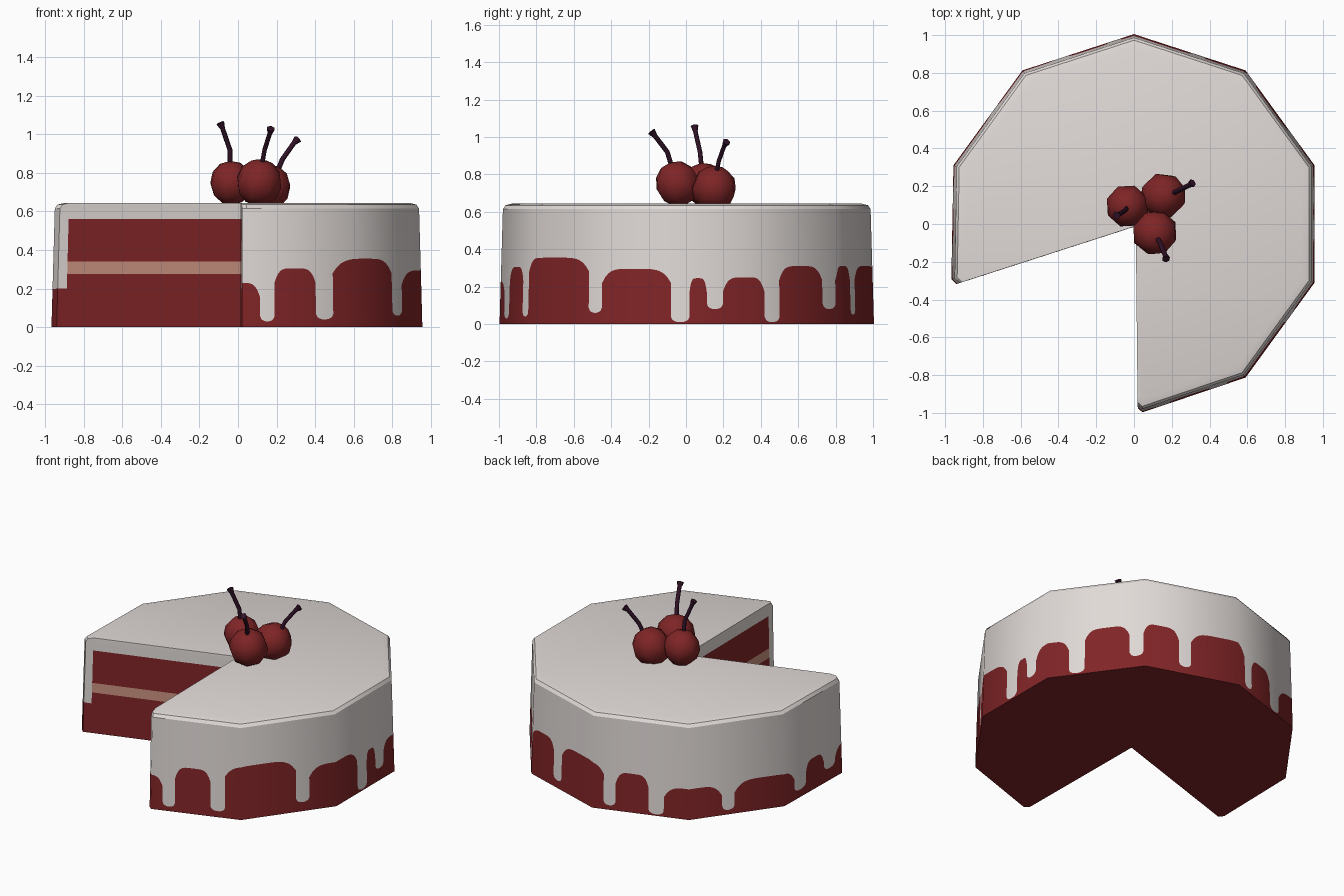
import bpy, bmesh, math
from mathutils import Vector

if "Cube" in bpy.data.objects:
    bpy.data.objects.remove(bpy.data.objects["Cube"])


def material(name, rgb):
    m = bpy.data.materials.new(name)
    m.diffuse_color = (*rgb, 1)
    m.use_nodes = True
    m.node_tree.nodes["Principled BSDF"].inputs["Base Color"].default_value = m.diffuse_color
    return m


FROST = material("cream_frosting", (0.75, 0.70, 0.68))
SPONGE = material("red_sponge", (0.22, 0.018, 0.02))
FILLING = material("pink_filling", (0.58, 0.29, 0.21))
CHERRY = material("cherry_red", (0.21, 0.018, 0.019))
STEM = material("dark_stem", (0.03, 0.006, 0.02))
CAKE_MATS = [FROST, SPONGE, FILLING]

# Outline: decagon with a two-side slice missing, tiny chamfers at the cut corners
R = 1.005
KNOTS = [(0, (0.02, -0.975)), (0.06, (0.045, -0.997))]
for i in range(1, 8):
    a = math.radians(-90 + 36 * i)
    KNOTS.append((i, (R * math.cos(a), R * math.sin(a))))
KNOTS += [(7.95, (-0.967, -0.292)), (8, (-0.94, -0.318))]
APEX = (0.01, -0.012)
WALL_TOP = 0.615
TOP_RINGS = [(0.615, 0.982), (0.635, 0.968), (0.645, 0.93)]


def outline(s):
    for (s0, p), (s1, q) in zip(KNOTS, KNOTS[1:]):
        if s <= s1 + 1e-9:
            return Vector(p).lerp(Vector(q), (s - s0) / (s1 - s0))


def scale_at(z):
    pts = [(0, 1.0)] + TOP_RINGS
    for (z0, f0), (z1, f1) in zip(pts, pts[1:]):
        if z <= z1 + 1e-9:
            return f0 + (f1 - f0) * (z - z0) / (z1 - z0)


def at(p, z):
    f = scale_at(z)
    return (p[0] * f, p[1] * f, z)


def mesh_object(name, polys, mats, weld=True):
    """polys: list of (points, material index)"""
    bm = bmesh.new()
    for pts, mi in polys:
        f = bm.faces.new([bm.verts.new(p) for p in pts])
        f.material_index = mi
    if weld:
        bmesh.ops.remove_doubles(bm, verts=bm.verts, dist=1e-5)
    me = bpy.data.meshes.new(name)
    bm.to_mesh(me)
    bm.free()
    for m in mats:
        me.materials.append(m)
    ob = bpy.data.objects.new(name, me)
    bpy.context.collection.objects.link(ob)
    return ob


# Frosting drips: start, end (in outline sides), bottom height, height of the arch before it
DRIPS = [(0.18, 0.31, 0.03, 0.23), (0.68, 0.835, 0.04, 0.305), (1.58, 1.72, 0.06, 0.355),
         (2.37, 2.53, 0.01, 0.295), (2.68, 2.82, 0.08, 0.245), (3.22, 3.38, 0.01, 0.25),
         (3.84, 3.98, 0.08, 0.31), (4.36, 4.49, 0.05, 0.31), (5.115, 5.24, 0.03, 0.31),
         (5.58, 5.74, 0.01, 0.26), (6.35, 6.48, 0.03, 0.205), (7.17, 7.36, 0.05, 0.215),
         (7.66, 7.84, 0.08, 0.21)]


def drip_edge(u, z):
    return z + 0.028 * (1 - math.sqrt(max(0, 1 - u * u)))


def arch_edge(u, z):
    return z - 0.075 * abs(u) ** 5


segments, prev = [], -0.2
for s0, s1, low, arch in DRIPS:
    segments += [(prev, s0, arch, arch_edge, 20), (s0, s1, low, drip_edge, 12)]
    prev = s1
segments.append((prev, 8.3, 0.2, arch_edge, 16))

# Side wall: sponge below, frosting with drips above
side = []
for s0, s1, z, edge, n in segments:
    lo, hi = max(s0, 0), min(s1, 8)
    cols = {lo + (hi - lo) * i / n for i in range(n + 1)}
    cols = sorted(cols | {k for k, _ in KNOTS if lo < k < hi})
    for a, b in zip(cols, cols[1:]):
        pa, pb = outline(a), outline(b)
        ha, hb = (edge((2 * s - s0 - s1) / (s1 - s0), z) for s in (a, b))
        side.append(([at(pa, 0), at(pb, 0), at(pb, hb), at(pa, ha)], 1))
        side.append(([at(pa, ha), at(pb, hb), at(pb, WALL_TOP), at(pa, WALL_TOP)], 0))
wall = mesh_object("cake_side", side, CAKE_MATS, weld=False)
wall.data.shade_smooth()
wall.data.normals_split_custom_set_from_vertices(
    [Vector((v.co.x, v.co.y, 0.03)).normalized() for v in wall.data.vertices])

# Frosting top with rounded rim
ring = [p for _, p in KNOTS]
top = []
for (z0, _), (z1, _) in zip(TOP_RINGS, TOP_RINGS[1:]):
    for p, q in zip(ring, ring[1:]):
        top.append(([at(p, z0), at(q, z0), at(q, z1), at(p, z1)], 0))
top.append(([at(p, 0.645) for p in ring + [APEX]], 0))
mesh_object("frosting_top", top, CAKE_MATS)

# Underside
mesh_object("cake_base", [([(p[0], p[1], 0) for p in reversed(ring + [APEX])], 0)], [SPONGE])

# Cut faces: layers inside, frosting rim outside
LEVELS = [0, 0.2, 0.275, 0.34, 0.56, 0.615, 0.635, 0.645]
for name, corner, flip in (("left_cut_face", ring[-1], False), ("right_cut_face", ring[0], True)):
    inner = Vector(corner).lerp(Vector(APEX), 0.05)
    polys = []
    for z0, z1 in zip(LEVELS, LEVELS[1:]):
        mid = (z0 + z1) / 2
        layer = 0 if mid > 0.56 else 2 if 0.275 < mid < 0.34 else 1
        for p, q, mi in ((corner, inner, 1 if mid < 0.2 else 0), (inner, APEX, layer)):
            quad = [at(p, z0), at(q, z0), at(q, z1), at(p, z1)]
            polys.append((quad[::-1] if flip else quad, mi))
    mesh_object(name, polys, CAKE_MATS)

# Cherries with bent stems
FRUIT = [
    ((-0.035, 0.095, 0.748), 0.115, [(-0.04, 0.085, 0.82), (-0.042, 0.075, 0.92), (-0.08, 0.05, 1.03), (-0.092, 0.045, 1.06)]),
    ((0.11, -0.045, 0.75), 0.122, [(0.12, -0.07, 0.82), (0.138, -0.10, 0.92), (0.165, -0.165, 1.005), (0.17, -0.185, 1.03)]),
    ((0.155, 0.15, 0.725), 0.122, [(0.19, 0.155, 0.77), (0.23, 0.175, 0.87), (0.29, 0.205, 0.955), (0.31, 0.217, 0.975)]),
]
for i, (centre, r, path) in enumerate(FRUIT, 1):
    tilt = (Vector(path[1]) - Vector(centre)).to_track_quat('Z', 'Y')
    bpy.ops.mesh.primitive_uv_sphere_add(segments=8, ring_count=6, radius=r, location=centre,
                                         rotation=tilt.to_euler())
    ob = bpy.context.object
    ob.name = f"cherry_{i}"
    ob.data.materials.append(CHERRY)
    bpy.ops.object.shade_smooth()

    cu = bpy.data.curves.new(f"cherry_stem_{i}", 'CURVE')
    cu.dimensions = '3D'
    cu.bevel_depth = 0.013
    cu.bevel_resolution = 1
    cu.use_fill_caps = True
    sp = cu.splines.new('POLY')
    sp.points.add(len(path) - 1)
    for pt, co, rad in zip(sp.points, path, (1, 1, 1, 1.7)):
        pt.co = (*co, 1)
        pt.radius = rad
    cu.materials.append(STEM)
    stem = bpy.data.objects.new(f"cherry_stem_{i}", cu)
    bpy.context.collection.objects.link(stem)
    bpy.ops.object.select_all(action='DESELECT')
    stem.select_set(True)
    bpy.context.view_layer.objects.active = stem
    bpy.ops.object.convert(target='MESH')

# Smooth the rim but keep its hard edges
bpy.ops.object.select_all(action='DESELECT')
rim = bpy.data.objects["frosting_top"]
rim.select_set(True)
bpy.context.view_layer.objects.active = rim
bpy.ops.object.shade_smooth_by_angle(angle=math.radians(40))
